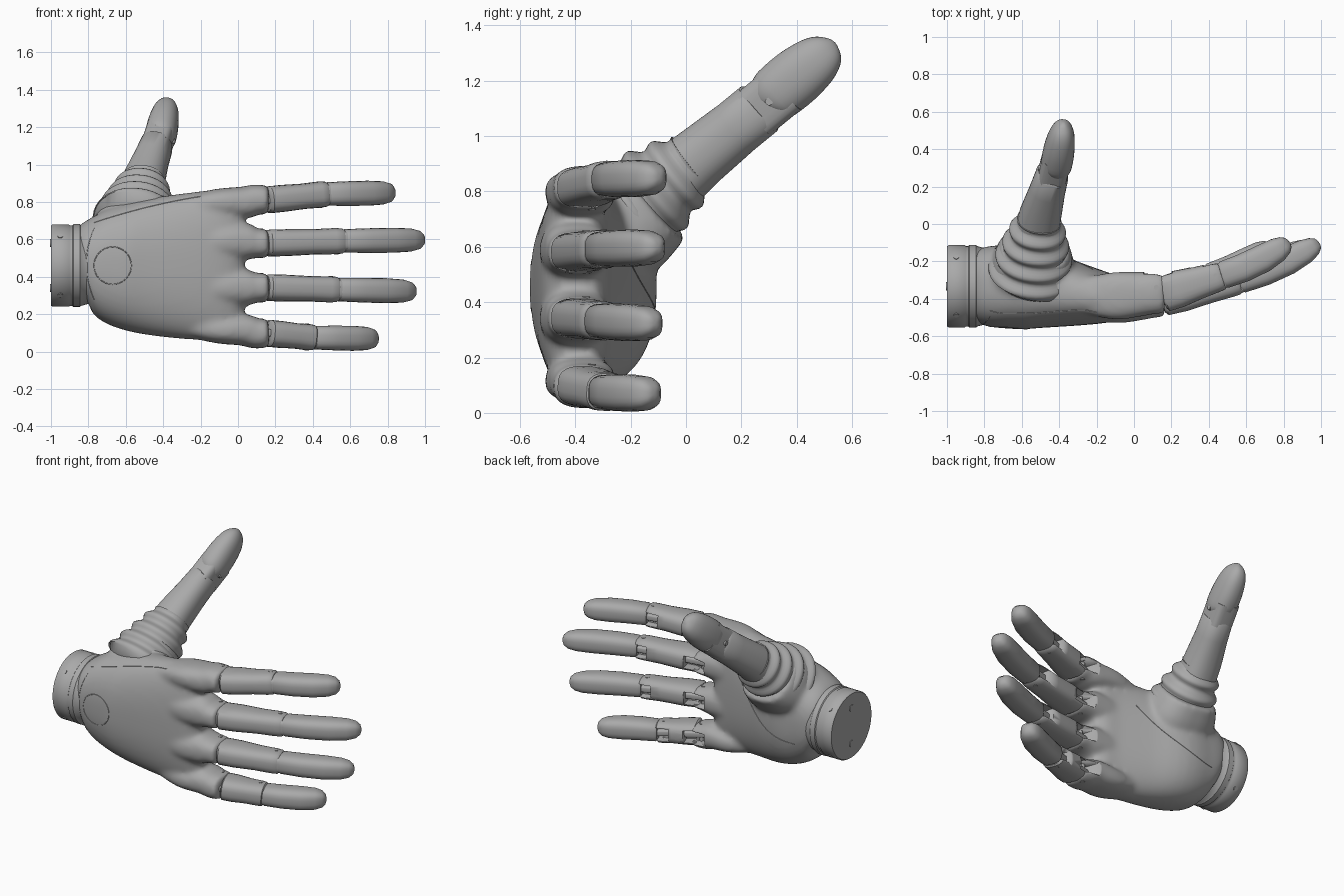
import bpy, bmesh, math
from mathutils import Vector, Matrix

cube = bpy.data.objects.get("Cube")
if cube:
    bpy.data.objects.remove(cube, do_unlink=True)

grey = bpy.data.materials.new("matte_grey")
grey.use_nodes = True
grey.diffuse_color = (0.4, 0.4, 0.4, 1)
grey.node_tree.nodes["Principled BSDF"].inputs["Base Color"].default_value = (0.4, 0.4, 0.4, 1)

X, Y, Z = Vector((1, 0, 0)), Vector((0, 1, 0)), Vector((0, 0, 1))


def smooth_rows(rows, cuts=4):
    """Catmull-Rom interpolation of loft rows."""
    rows = [Vector(r) for r in rows]
    out = []
    for i in range(len(rows) - 1):
        p0, p1, p2 = rows[max(i - 1, 0)], rows[i], rows[i + 1]
        p3 = rows[min(i + 2, len(rows) - 1)]
        for s in range(cuts):
            t = s / cuts
            out.append((p1 * 2 + (p2 - p0) * t + (p0 * 2 - p1 * 5 + p2 * 4 - p3) * t * t
                        + (p1 * 3 - p0 - p2 * 3 + p3) * t ** 3) / 2)
    return out + [rows[-1]]


def add_loft(bm, rows, ref=Z, n=24, power=2.5):
    """Skin superellipse rings; each row is x, y, z, half size along ref, other half size."""
    pts = [Vector(r[:3]) for r in rows]
    rings = []
    for i, r in enumerate(rows):
        t = (pts[min(i + 1, len(pts) - 1)] - pts[max(i - 1, 0)]).normalized()
        u = (ref - t * ref.dot(t)).normalized()
        v = t.cross(u)
        ring = []
        for k in range(n):
            a = math.tau * (k + 0.5) / n
            c, s = math.cos(a), math.sin(a)
            c = math.copysign(abs(c) ** (2 / power), c)
            s = math.copysign(abs(s) ** (2 / power), s)
            ring.append(bm.verts.new(pts[i] + u * c * r[3] + v * s * r[4]))
        rings.append(ring)
    for a, b in zip(rings, rings[1:]):
        for k in range(n):
            bm.faces.new((a[k], a[(k + 1) % n], b[(k + 1) % n], b[k]))
    bm.faces.new(rings[0])
    bm.faces.new(rings[-1])


def finish(name, bm, angle=40):
    bmesh.ops.recalc_face_normals(bm, faces=bm.faces)
    me = bpy.data.meshes.new(name)
    bm.to_mesh(me)
    bm.free()
    me.materials.append(grey)
    for p in me.polygons:
        p.use_smooth = True
    me.set_sharp_from_angle(angle=math.radians(angle))
    ob = bpy.data.objects.new(name, me)
    bpy.context.collection.objects.link(ob)
    return ob


def loft(name, rows, **kw):
    bm = bmesh.new()
    add_loft(bm, rows, **kw)
    return finish(name, bm)


def pin(name, centre, axis, length, radius):
    c, h = Vector(centre), axis.normalized() * length / 2
    ref = X if abs(axis.normalized().x) < 0.8 else Z
    loft(name, [(*(c - h), radius, radius), (*(c + h), radius, radius)], ref=ref, n=16, power=2)


def cut(ob, cutter):
    mod = ob.modifiers.new("slot", 'BOOLEAN')
    mod.operation = 'DIFFERENCE'
    mod.object = cutter
    mod.solver = 'EXACT'


# Finger layout: name, knuckle y z, web z and half width, middle joint, tip
FINGERS = [
    ("index", (-.37, .812), (.797, .086), (.47, -.275, .843), (.83, -.095, .85)),
    ("middle", (-.39, .58), (.588, .102), (.56, -.30, .592), (.99, -.10, .598)),
    ("ring", (-.39, .342), (.342, .100), (.53, -.30, .332), (.945, -.11, .322)),
    ("little", (-.37, .098), (.116, .084), (.40, -.285, .075), (.74, -.115, .069)),
]

# Slots that open the palm side of every finger joint
bm = bmesh.new()
for name, (ky, kz), web, mid, tip in FINGERS:
    base, m = Vector((.165, ky, kz)), Vector(mid)
    d = (m - base).normalized()
    side = Z.cross(d).normalized()
    rot = Matrix((d, side, d.cross(side))).transposed().to_4x4()
    for centre, length in ((base, .15), (m - d * .02, .12)):
        bmesh.ops.create_cube(bm, size=1, matrix=Matrix.Translation(centre + side * .12)
                              @ rot @ Matrix.Diagonal((length, .2, .082, 1)))
slots = finish("joint_slot_cutter", bm)
slots.hide_render = True
slots.hide_set(True)

# Palm body, knuckle roots and thumb mound fused into one soft skin
bm = bmesh.new()
add_loft(bm, smooth_rows([
    (-.84, -.333, .46, .19, .19),
    (-.79, -.333, .465, .245, .212),
    (-.70, -.335, .462, .306, .222),
    (-.55, -.337, .455, .352, .226),
    (-.35, -.370, .455, .382, .180),
    (-.15, -.394, .46, .402, .136),
    (-.03, -.393, .462, .412, .105),
    (.03, -.39, .462, .375, .06)]), n=64, power=2.45)
for name, (ky, kz), (wz, wa), mid, tip in FINGERS:
    add_loft(bm, smooth_rows([
        (-.34, ky - .01, wz * .9 + .045, .05, .08),
        (-.12, ky - .014, wz, wa - .014, .126),
        (.03, ky - .005, wz, wa, .12),
        (.09, ky, kz, .082, .114),
        (.165, ky, kz, .076, .108)]), power=2.5)
add_loft(bm, smooth_rows([
    (-.56, -.34, .56, .20, .18),
    (-.54, -.22, .68, .22, .20),
    (-.525, -.12, .765, .18, .18)]), ref=X)
palm = finish("palm", bm)
remesh = palm.modifiers.new("fuse", 'REMESH')
remesh.mode = 'VOXEL'
remesh.voxel_size = 0.014
remesh.use_smooth_shade = True
soften = palm.modifiers.new("soften", 'SMOOTH')
soften.factor = 0.5
soften.iterations = 14
cut(palm, slots)

# Wrist collar with a groove, stepped band and screws
wrist = [(-1, .214), (-.992, .22), (-.905, .22), (-.9, .216), (-.885, .216), (-.88, .222),
         (-.845, .222), (-.84, .216), (-.80, .205)]
loft("wrist_collar", [(x, -.333, .46, r, r) for x, r in wrist], n=48, power=2)
for side in (-1, 1):
    for face in (-1, 1):
        out = Vector((0, face * .152, side * .155))
        pin("wrist_screw", Vector((-.95, -.333, .46)) + out, out, .014, .014)
    pin("wrist_end_screw", (-.998, -.333, .46 + side * .12), X, .012, .022)

# Fingers: hinge links, first segment, tip segment and hinge pins
for name, (ky, kz), web, mid, tip in FINGERS:
    base, m, t = Vector((.165, ky, kz)), Vector(mid), Vector(tip)
    d1, d2 = (m - base).normalized(), (t - m).normalized()
    loft(name + "_knuckle_hinge",
         [(*(base - d1 * .09), .022, .06), (*(base + d1 * .09), .022, .06)], power=5)
    first = [(-.04, .062, .082), (0, .072, .10), (.25, .072, .10), (.6, .068, .087),
             (.88, .07, .081), (.98, .068, .077), (1.01, .06, .068)]
    segment = loft(name + "_first_segment",
                   [(*base.lerp(m, f), a, b) for f, a, b in first], power=2.8)
    cut(segment, slots)
    loft(name + "_middle_hinge",
         [(*(m - d1 * .09), .022, .05), (*m, .022, .055), (*(m + d2 * .07), .022, .05)], power=5)
    arch = Vector((d2.y, -d2.x, 0))
    last = [(-.01, .055, .064), (.03, .063, .074), (.3, .066, .077), (.6, .067, .076),
            (.82, .062, .066), (.93, .05, .05), (.985, .03, .03), (1, .01, .01)]
    loft(name + "_tip_segment",
         [(*(m.lerp(t, f) + arch * .07 * f * (1 - f)), a, b) for f, a, b in last], power=2.8)
    pin(name + "_knuckle_pin", base + Vector((-.045, .03, 0)), Z, .158, .014)
    pin(name + "_middle_pin", m - d1 * .035 + Vector((0, .01, 0)), Z, .142, .012)
    # Plate on the back of the middle joint
    loft(name + "_joint_plate", [(*(m + arch * .036 + d * s), .05, .036) for d, s in
         ((d1, -.06), (d1, -.01), (d2, .04))], power=3)

# Ribbed thumb cuff, tapering into the palm at its root
cuff = [(-.565, -.32, .635, .14, .13), (-.56, -.30, .65, .19, .175)]
start, end = Vector((-.548, -.265, .68)), Vector((-.507, .02, .905))
steps, ribs = 32, 4
for i in range(steps + 1):
    f = i / steps
    r = .228 - .108 * f + .012 * math.sin(math.tau * ribs * f)
    cuff.append((*start.lerp(end, f), r, r * .98))
loft("thumb_cuff", cuff, ref=X, n=40, power=2.1)

# Thumb segments and hinge
loft("thumb_first_segment", [
    (-.52, -.05, .84, .12, .122), (-.50, .05, .925, .112, .112),
    (-.462, .18, 1.03, .095, .104), (-.437, .262, 1.097, .088, .104),
    (-.433, .272, 1.106, .08, .095)], ref=X, n=32, power=2.3)
loft("thumb_hinge", [
    (-.44, .25, 1.085, .076, .097), (-.41, .36, 1.175, .076, .097)], ref=X, power=4)
loft("thumb_tip_segment", smooth_rows([
    (-.418, .318, 1.145, .078, .094), (-.413, .33, 1.157, .084, .103),
    (-.40, .40, 1.215, .082, .105), (-.387, .47, 1.272, .07, .092),
    (-.381, .513, 1.307, .05, .068), (-.379, .535, 1.326, .026, .036),
    (-.379, .543, 1.332, .006, .008)], 3), ref=X, n=32, power=2.3)
pin("thumb_pin", (-.425, .30, 1.125), X, .175, .014)

# Raised seams laid onto the palm surface
bpy.context.view_layer.update()
skin = palm.evaluated_get(bpy.context.evaluated_depsgraph_get())


def seam(name, points, from_y):
    rows = []
    for x, z in points:
        hit, pos, normal, index = skin.ray_cast(Vector((x, from_y, z)), Y * -math.copysign(1, from_y))
        if hit:
            rows.append((*pos, .0025, .0025))
    if len(rows) > 2:
        loft(name, rows, ref=Y, n=6, power=2)


ring = [(-.67 + .1 * math.cos(a * math.tau / 32), .46 + .1 * math.sin(a * math.tau / 32))
        for a in range(33)]
seam("hand_back_ring", ring, -2)
steps = [i / 24 for i in range(25)]
seam("upper_seam", [(-.77 + .57 * f, .69 + .19 * f - .05 * f * f) for f in steps], -2)
seam("cuff_seam", [(-.81 + .04 * abs(2 * f - 1) ** 2, .28 + .38 * f) for f in steps], -2)
seam("inner_palm_seam", [(-.72 + .5 * f, .34 + .3 * f * f) for f in steps], 2)
